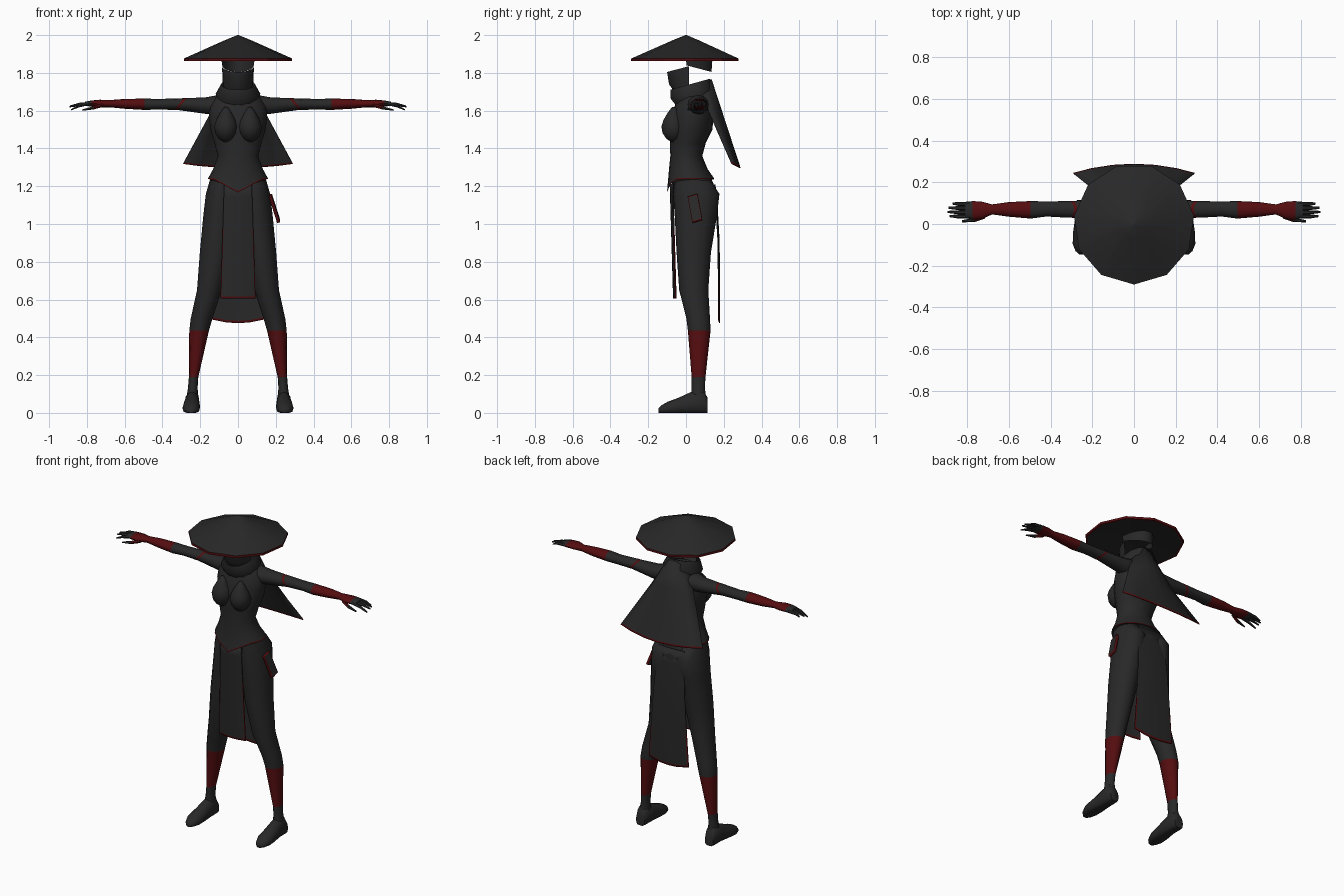
import bpy, bmesh, math
from mathutils import Vector as V


def material(name, rgb):
    m = bpy.data.materials.new(name)
    m.diffuse_color = (*rgb, 1)
    return m


MATS = [material("charcoal cloth", (0.021, 0.021, 0.021)),
        material("dark red trim", (0.09, 0.004, 0.005))]


def finish(name, bm, mirror=False, angle=40, solid=0, normals=True):
    if normals:
        bmesh.ops.recalc_face_normals(bm, faces=bm.faces)
    me = bpy.data.meshes.new(name)
    bm.to_mesh(me)
    bm.free()
    for m in MATS:
        me.materials.append(m)
    ob = bpy.data.objects.new(name, me)
    bpy.context.collection.objects.link(ob)
    bpy.context.view_layer.objects.active = ob
    ob.select_set(True)
    bpy.ops.object.shade_smooth_by_angle(angle=math.radians(angle))
    ob.select_set(False)
    if mirror:
        ob.modifiers.new("mirror", "MIRROR").use_mirror_merge = False
    if solid:
        s = ob.modifiers.new("thickness", "SOLIDIFY")
        s.thickness, s.offset = solid, 0
    return ob


def loft(name, rings, n=12, red=(), arc=(0, 360), caps=True, shape=None, **kw):
    """Skin rings of (centre, u axis, v axis); red lists the red segments."""
    bm = bmesh.new()
    full = arc[1] - arc[0] == 360
    rows = []
    for c, u, v in rings:
        row = []
        for i in range(n if full else n + 1):
            a = math.radians(arc[0] + (arc[1] - arc[0]) * i / n)
            p = V(c) + V(u) * math.cos(a) + V(v) * math.sin(a)
            row.append(bm.verts.new(shape(p, len(rows)) if shape else p))
        rows.append(row)
    for k in range(len(rows) - 1):
        for i in range(n):
            j = (i + 1) % len(rows[k])
            f = bm.faces.new((rows[k][i], rows[k][j], rows[k + 1][j], rows[k + 1][i]))
            f.material_index = int(k in red)
    if caps and full:
        bm.faces.new(rows[0])
        bm.faces.new(rows[-1])
    return finish(name, bm, **kw)


def level(z, x0, x1, y0, y1, tilt=0):
    """Horizontal ring from its extents; tilt raises the back edge."""
    return (((x0 + x1) / 2, (y0 + y1) / 2, z), ((x1 - x0) / 2, 0, 0), (0, (y1 - y0) / 2, tilt))


def cross(x, y, z, ry, rz, lean=0):
    """Ring standing across the x axis."""
    return ((x, y, z), (0, ry, 0), (lean, 0, rz))


def sheet(name, f, us, vs, red, **kw):
    """Cloth grid from f(u, v); red(i, j) picks the trim cells."""
    bm = bmesh.new()
    g = [[bm.verts.new(f(u, v)) for u in us] for v in vs]
    for j in range(len(vs) - 1):
        for i in range(len(us) - 1):
            q = bm.faces.new((g[j][i], g[j][i + 1], g[j + 1][i + 1], g[j + 1][i]))
            q.material_index = int(red(i, j))
    return finish(name, bm, **kw)


# Wide conical hat with red rim and hollow underside
def hat_ring(r, z):
    return ((0, 0, z), (0, -r, 0), (r, 0, 0))


loft("hat", [hat_ring(0.003, 2.0), hat_ring(0.07, 1.973), hat_ring(0.29, 1.876), hat_ring(0.29, 1.862),
             hat_ring(0.28, 1.862), hat_ring(0.11, 1.90)], n=11, red=(2, 3), angle=25)

# Face mask and head wrap, open between them
loft("face_mask", [level(1.69, -0.07, 0.07, -0.055, 0.085), level(1.74, -0.08, 0.08, -0.09, 0.12),
                   level(1.835, -0.085, 0.085, -0.10, 0.13, 0.03)], n=10, arc=(180, 360))
loft("head_wrap", [level(1.84, -0.084, 0.084, -0.13, 0.135, -0.035),
                   level(1.875, -0.088, 0.088, -0.14, 0.14)], n=10, arc=(0, 180))

# Tilted scarf collar
loft("collar", [level(1.63, -0.10, 0.10, -0.05, 0.13, 0.01), level(1.69, -0.118, 0.118, -0.085, 0.145, 0.025),
                level(1.74, -0.09, 0.09, -0.085, 0.13, 0.03), level(1.735, -0.075, 0.075, -0.065, 0.115, 0.03),
                level(1.66, -0.06, 0.06, -0.03, 0.10, 0.02)], n=14, caps=False, angle=50)


# Fitted tunic with a pointed red hem
def hem(p, k):
    if k > 1:
        return p
    z = 1.237 - (0.07 * max(0, 1 - abs(p.x) / 0.13) if p.y < 0 else 0)
    return V((p.x, p.y, z + k * 0.007))


loft("tunic", [level(1.23, -0.16, 0.16, -0.102, 0.15), level(1.24, -0.157, 0.157, -0.10, 0.147),
               level(1.29, -0.132, 0.132, -0.09, 0.115), level(1.36, -0.107, 0.107, -0.083, 0.086),
               level(1.43, -0.125, 0.125, -0.085, 0.105), level(1.50, -0.146, 0.146, -0.085, 0.14),
               level(1.57, -0.155, 0.155, -0.075, 0.145), level(1.625, -0.15, 0.15, -0.06, 0.14),
               level(1.67, -0.12, 0.12, -0.04, 0.125), level(1.71, -0.075, 0.075, -0.02, 0.10)],
     n=20, red=(0,), shape=hem, angle=60)

# Rounded chest
loft("chest", [level(z, 0.064 - r, 0.064 + r, -0.065 - 1.05 * r, -0.065 + r) for z, r in
               ((1.435, 0.012), (1.45, 0.036), (1.48, 0.056), (1.515, 0.062), (1.55, 0.052), (1.59, 0.03), (1.62, 0.008))],
     n=12, mirror=True, angle=60)

# Hips and legs, with red shin wraps
loft("hips", [level(1.01, -0.05, 0.05, 0.0, 0.09), level(1.08, -0.12, 0.12, -0.05, 0.15),
              level(1.16, -0.16, 0.16, -0.075, 0.168), level(1.25, -0.145, 0.145, -0.075, 0.13)], n=16, angle=60)
loft("leg", [level(*r) for r in (
    (1.23, 0.02, 0.15, -0.06, 0.13), (1.16, 0.005, 0.17, -0.068, 0.177), (1.05, 0.008, 0.183, -0.06, 0.165),
    (0.85, 0.035, 0.202, -0.05, 0.132), (0.65, 0.085, 0.217, -0.036, 0.118), (0.5, 0.135, 0.25, 0.002, 0.127),
    (0.435, 0.154, 0.258, 0.01, 0.13), (0.19, 0.21, 0.26, 0.03, 0.103), (0.13, 0.214, 0.265, 0.03, 0.10),
    (0.04, 0.205, 0.28, 0.02, 0.112))], n=12, red=(6,), mirror=True, angle=60)

# Soft shoes with flat soles
loft("shoe", [((x, y, h * 0.4), (w, 0, 0), (0, 0, h * 0.6)) for x, y, w, h in (
    (0.243, 0.115, 0.03, 0.08), (0.243, 0.09, 0.04, 0.12), (0.243, 0.025, 0.04, 0.11), (0.246, -0.04, 0.046, 0.08),
    (0.248, -0.095, 0.046, 0.06), (0.248, -0.13, 0.032, 0.04), (0.248, -0.145, 0.016, 0.025))],
     n=12, mirror=True, angle=55, shape=lambda p, k: V((p.x, p.y, max(p.z, 0))))

# Arms: slanted red armband, red forearm wrap and glove
loft("arm", [cross(*r) for r in (
    (0.09, 0.06, 1.63, 0.062, 0.055), (0.17, 0.068, 1.627, 0.05, 0.044), (0.297, 0.07, 1.635, 0.04, 0.031, -0.025),
    (0.312, 0.07, 1.635, 0.04, 0.031, -0.025), (0.42, 0.072, 1.634, 0.036, 0.028), (0.495, 0.068, 1.634, 0.042, 0.03),
    (0.60, 0.07, 1.636, 0.035, 0.026), (0.68, 0.07, 1.637, 0.024, 0.019), (0.73, 0.065, 1.638, 0.042, 0.02),
    (0.775, 0.066, 1.638, 0.044, 0.016), (0.81, 0.066, 1.636, 0.037, 0.011))],
     n=12, red=(2, 5, 6, 7, 8), mirror=True, angle=55)

# Fingers and thumb
for i in range(4):
    y = 0.036 + 0.02 * i
    tip = (0.885, 0.893, 0.89, 0.87)[i]
    drop = (0.03, 0.014, 0.01, 0.012)[i]
    loft("finger", [cross(0.785, y, 1.638, 0.011, 0.01), cross(0.84, y, 1.64 - drop * 0.5, 0.01, 0.008),
                    cross(tip, y + 0.002, 1.634 - drop, 0.005, 0.004)], n=6, mirror=True)
loft("thumb", [cross(0.715, 0.04, 1.63, 0.014, 0.012), cross(0.765, 0.02, 1.615, 0.011, 0.01),
               cross(0.825, 0.013, 1.603, 0.005, 0.004)], n=6, red=(0,), mirror=True)


# Flaring back cape with red hem
def cape(u, v):
    top = 1.765 - 0.07 * u * u
    return V((u * (0.085 + 0.205 * v), 0.133 + 0.153 * v - (0.055 - 0.012 * v) * u * u,
              top + (1.297 + 0.022 * u * u - top) * v))


sheet("cape", cape, [-1, -0.7, -0.35, 0, 0.35, 0.7, 1], [0, 0.33, 0.66, 0.978, 1],
      lambda i, j: j == 3, solid=0.006)


# Long front panel and wider back panel with red borders
def front_panel(u, v):
    return V((u * (0.072 + 0.02 * v), -0.083 + 0.018 * v + 0.012 * u * u, 1.215 - 0.61 * v))


def back_panel(u, v):
    return V((u * (0.09 + 0.05 * v), 0.178 - 0.025 * (1 - v) ** 4 - 0.006 * u * u,
              1.21 - 0.735 * v + 0.02 * v * u * u))


edges = [-1, -0.95, -0.45, 0, 0.45, 0.95, 1]
steps = [0, 0.12, 0.4, 0.7, 0.983, 1]
sheet("front_panel", front_panel, edges, steps, lambda i, j: j == 4 or (i in (0, 5) and j > 1), solid=0.007)
sheet("back_panel", back_panel, edges, steps, lambda i, j: j == 4 or (i in (0, 5) and j > 2), solid=0.006)


# Slanted hip plate with red outline on one side
def hip_plate(u, v):
    return V((0.172 + 0.043 * v, 0.035 + 0.025 * v + 0.026 * u, 1.15 - 0.135 * v + 0.008 * u))


sheet("hip_plate", hip_plate, [-1, -0.86, 0.86, 1], [0, 0.04, 0.96, 1],
      lambda i, j: i != 1 or j != 1, solid=0.016)
